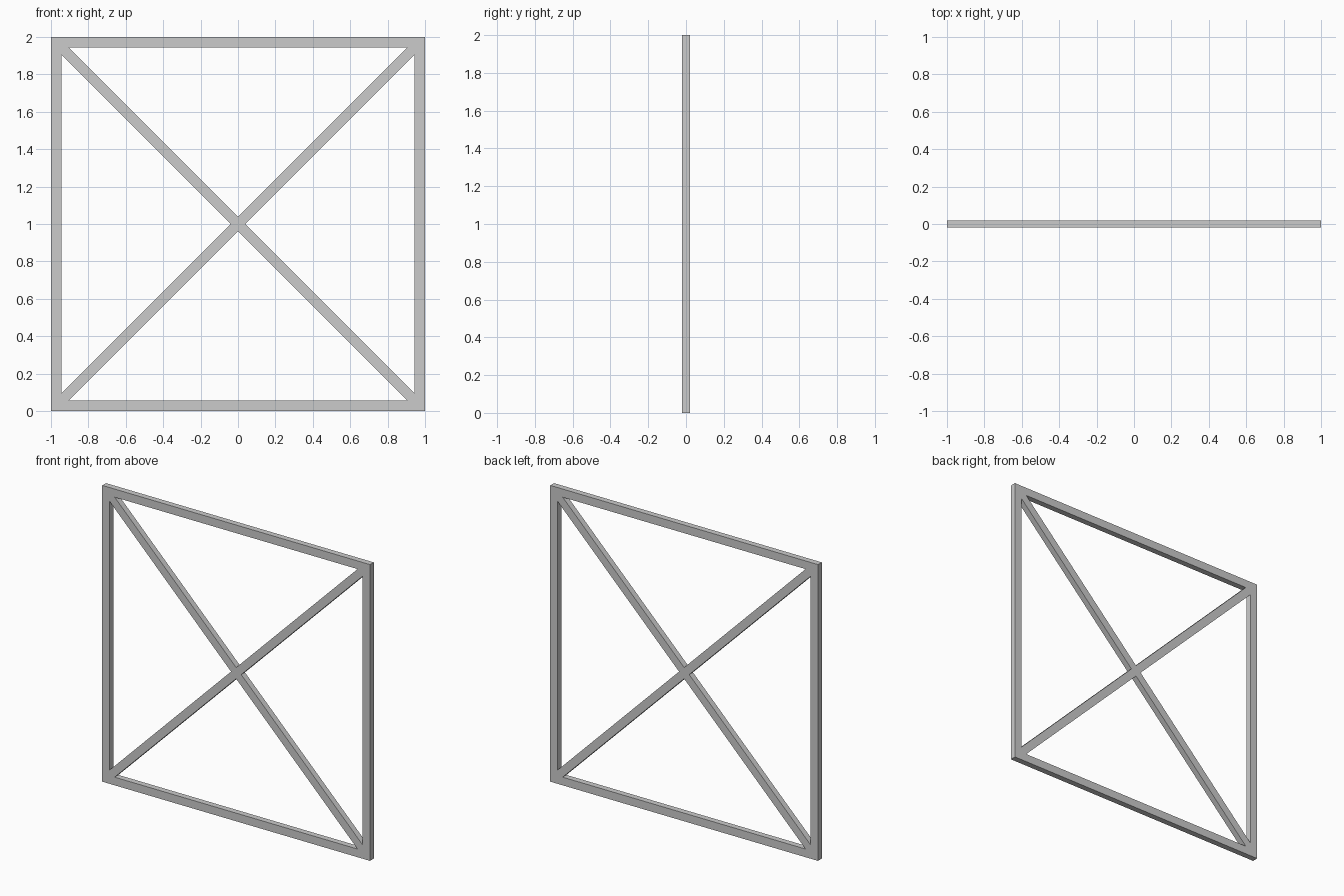
import bpy
from math import pi
from mathutils import Matrix

if "Cube" in bpy.data.objects:
    bpy.data.objects.remove(bpy.data.objects["Cube"])

HALF = 1.0      # half the outer size
INNER = 0.945   # half the opening inside the border
GAP = 0.038     # brace edge offset from the diagonal
DEPTH = 0.04

curve = bpy.data.curves.new("braced_frame_profile", 'CURVE')
curve.dimensions = '2D'
curve.fill_mode = 'BOTH'
curve.extrude = DEPTH / 2


def add_loop(points):
    s = curve.splines.new('POLY')
    s.points.add(len(points) - 1)
    for p, (x, y) in zip(s.points, points):
        p.co = (x, y, 0, 1)
    s.use_cyclic_u = True
    s.use_smooth = False


# Outer border
add_loop([(-HALF, -HALF), (HALF, -HALF), (HALF, HALF), (-HALF, HALF)])

# Four triangular openings, leaving the crossed braces between them
tri = [(-(INNER - GAP), INNER), (INNER - GAP, INNER), (0, GAP)]
for c, s in ((1, 0), (0, 1), (-1, 0), (0, -1)):
    add_loop([(c * x - s * y, s * x + c * y) for x, y in tri])

# Extruded profile turned upright as one flush mesh
temp = bpy.data.objects.new("profile", curve)
bpy.context.collection.objects.link(temp)
deps = bpy.context.evaluated_depsgraph_get()
mesh = bpy.data.meshes.new_from_object(temp.evaluated_get(deps))
bpy.data.objects.remove(temp)
mesh.transform(Matrix.Translation((0, 0, HALF)) @ Matrix.Rotation(pi / 2, 4, 'X'))
mesh.shade_flat()
frame = bpy.data.objects.new("cross_braced_frame", mesh)
bpy.context.collection.objects.link(frame)
